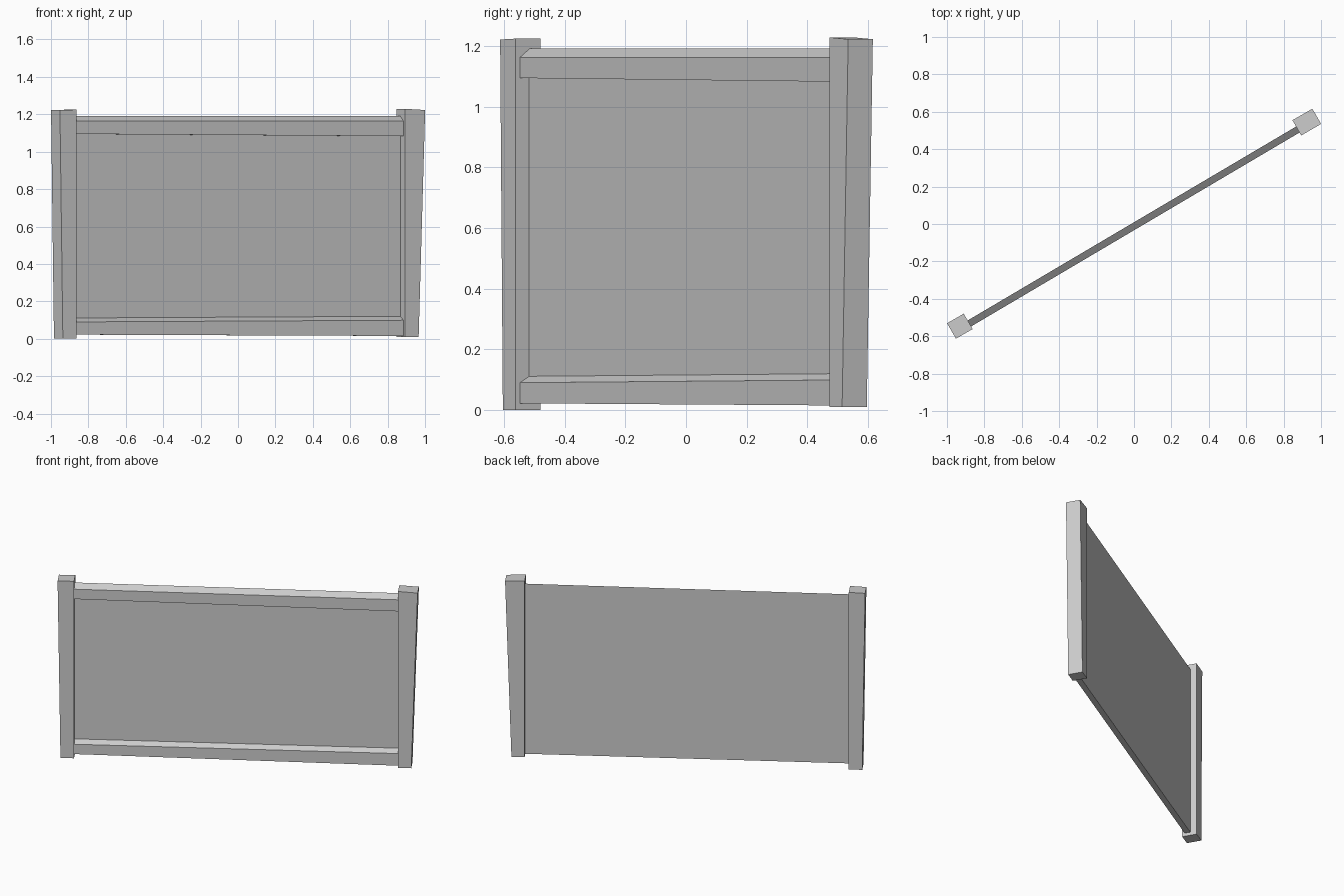
import bpy, bmesh, math

cube = bpy.data.objects.get("Cube")
if cube:
    bpy.data.objects.remove(cube, do_unlink=True)

grey = bpy.data.materials.new("plain grey")
grey.diffuse_color = (0.6, 0.6, 0.6, 1)
grey.use_nodes = True
grey.node_tree.nodes["Principled BSDF"].inputs["Base Color"].default_value = grey.diffuse_color


def loft(name, start, end):
    """Join two matching outlines into a closed solid, turned to the fence line."""
    bm = bmesh.new()
    a = [bm.verts.new(p) for p in start]
    b = [bm.verts.new(p) for p in end]
    bm.faces.new(a[::-1])
    bm.faces.new(b)
    for i in range(len(a)):
        j = (i + 1) % len(a)
        bm.faces.new((a[i], a[j], b[j], b[i]))
    bmesh.ops.recalc_face_normals(bm, faces=bm.faces)
    mesh = bpy.data.meshes.new(name)
    bm.to_mesh(mesh)
    bm.free()
    mesh.materials.append(grey)
    obj = bpy.data.objects.new(name, mesh)
    obj.rotation_euler.z = math.radians(30)
    bpy.context.collection.objects.link(obj)


def post(name, inner, outer_low, outer_high, front, back, base, top_in, top_out):
    """Square post whose outer side leans outwards."""
    def ring(outer, z_in, z_out):
        return [(inner, front, z_in), (outer, front, z_out),
                (outer, back, z_out), (inner, back, z_in)]
    loft(name, ring(outer_low, base, base), ring(outer_high, top_in, top_out))


post("right_post", -1.028, -1.113, -1.131, -0.055, 0.04, 0.0, 1.225, 1.222)
post("left_post", 1.011, 1.094, 1.134, -0.037, 0.057, 0.009, 1.229, 1.223)


def panel_outline(x, back, low_bottom, low_top, high_bottom):
    """Thin board with a bevelled rail along its bottom and top."""
    front, board = back - 0.037, back - 0.002
    return [(x, y, z) for y, z in (
        (back, low_bottom), (front, low_bottom), (front, low_top),
        (board, low_top + 0.021), (board, high_bottom), (front, high_bottom),
        (front, 1.163), (back, 1.192))]


loft("panel_with_rails",
     panel_outline(-1.035, -0.002, 0.022, 0.09, 1.095),
     panel_outline(1.018, 0.018, 0.015, 0.099, 1.083))
